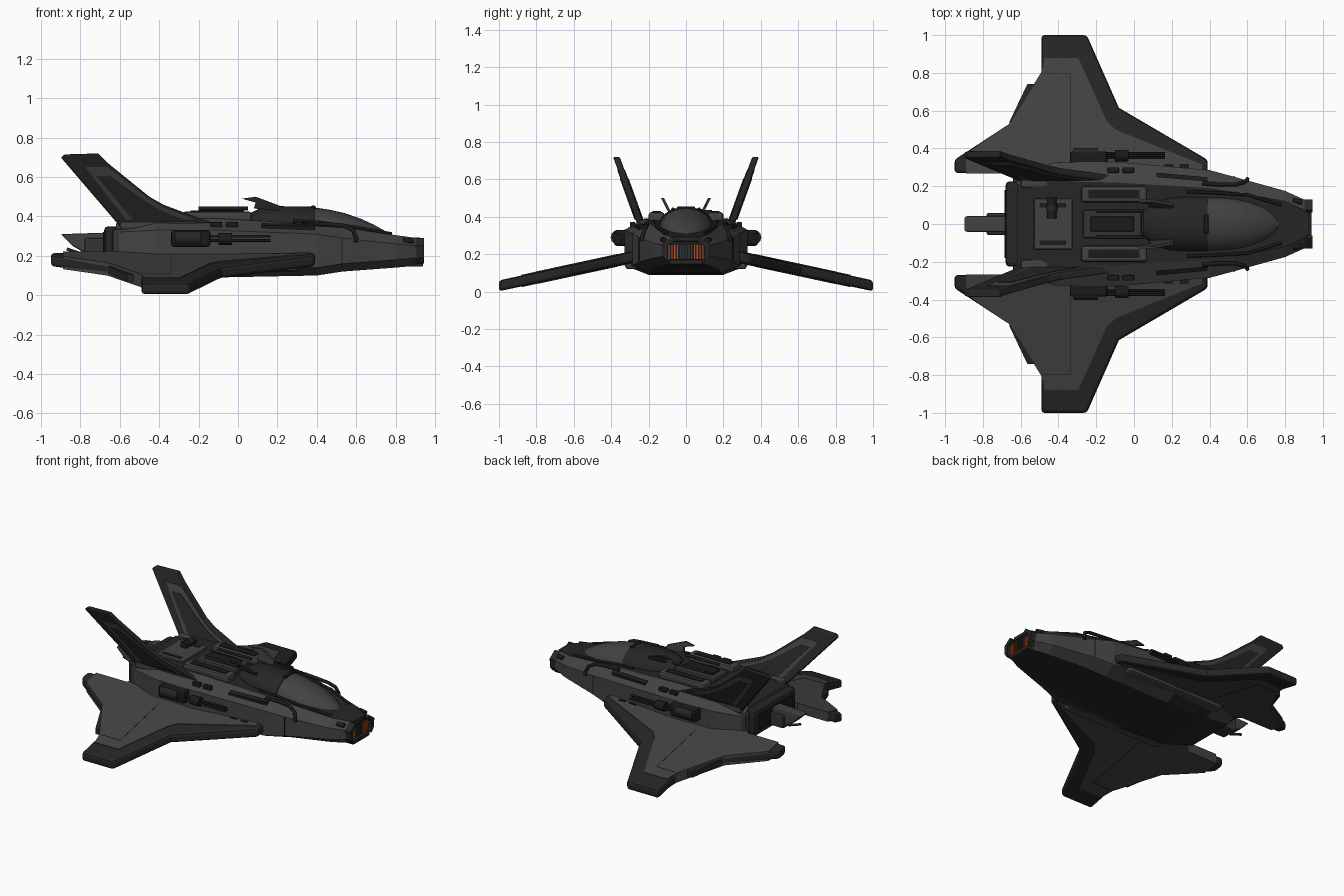
import bpy, bmesh, math
from mathutils import Vector

if "Cube" in bpy.data.objects:
    bpy.data.objects.remove(bpy.data.objects["Cube"])


def material(name, r, g, b):
    m = bpy.data.materials.new(name)
    m.diffuse_color = (r, g, b, 1)
    m.use_nodes = True
    m.node_tree.nodes["Principled BSDF"].inputs["Base Color"].default_value = m.diffuse_color
    return m


GREY = material("hull grey", 0.055, 0.055, 0.055)
DARK = material("dark trim", 0.019, 0.019, 0.019)
MID = material("mid grey", 0.034, 0.034, 0.034)
BLACK = material("black metal", 0.011, 0.011, 0.011)
ORANGE = material("orange glow", 0.55, 0.07, 0.012)


def finish(bm, name, mats, smooth=False, bevel=0, rule=None):
    bmesh.ops.recalc_face_normals(bm, faces=bm.faces)
    bm.normal_update()
    for f in bm.faces:
        f.smooth = smooth and len(f.verts) == 4
        if rule:
            f.material_index = rule(f)
    me = bpy.data.meshes.new(name)
    bm.to_mesh(me)
    bm.free()
    ob = bpy.data.objects.new(name, me)
    bpy.context.collection.objects.link(ob)
    for m in mats:
        me.materials.append(m)
    if bevel:
        b = ob.modifiers.new("bevel", 'BEVEL')
        b.width, b.segments, b.limit_method = bevel, 2, 'ANGLE'
        b.angle_limit = math.radians(50)
    return ob


def loft(name, rings, mats, **kw):
    bm = bmesh.new()
    vs = [[bm.verts.new(p) for p in r] for r in rings]
    n = len(rings[0])
    for a, b in zip(vs, vs[1:]):
        for i in range(n):
            bm.faces.new((a[i], a[(i + 1) % n], b[(i + 1) % n], b[i]))
    bm.faces.new(vs[0])
    bm.faces.new(vs[-1])
    return finish(bm, name, mats, **kw)


def prism(name, pts, place, half, mat, bevel=0):
    """Extrude a flat outline by +-half through a placing function."""
    return loft(name, [[place(a, b, t) for a, b in pts] for t in (-half, half)],
                [mat], bevel=bevel)


def box(name, x, y, z, mat, bevel=0):
    pts = [(y[0], z[0]), (y[1], z[0]), (y[1], z[1]), (y[0], z[1])]
    return loft(name, [[(k, a, b) for a, b in pts] for k in x], [mat], bevel=bevel)


def rod(name, p, q, r, mat, sides=12):
    p, q = Vector(p), Vector(q)
    turn = (q - p).to_track_quat('Z', 'Y')
    ring = [turn @ Vector((r * math.cos(2 * math.pi * i / sides),
                           r * math.sin(2 * math.pi * i / sides), 0)) for i in range(sides)]
    return loft(name, [[p + v for v in ring], [q + v for v in ring]], [mat], smooth=True)


def pipe(name, pts, r, mat):
    c = bpy.data.curves.new(name, 'CURVE')
    c.dimensions, c.bevel_depth, c.bevel_resolution, c.use_fill_caps = '3D', r, 2, True
    s = c.splines.new('POLY')
    s.points.add(len(pts) - 1)
    for v, p in zip(s.points, pts):
        v.co = (*p, 1)
    c.materials.append(mat)
    bpy.context.collection.objects.link(bpy.data.objects.new(name, c))


# Hull: x, bottom half width, bottom z, side half width, side low z, side high z, top half width, top z
stations = [(0.91, .08, .15, .125, .19, .25, .07, .29), (0.80, .12, .14, .175, .18, .26, .12, .305),
            (0.53, .17, .12, .25, .16, .29, .17, .345), (0.40, .19, .10, .285, .14, .31, .19, .36),
            (-0.10, .20, .09, .33, .14, .33, .22, .39), (-0.42, .20, .10, .325, .15, .33, .225, .39),
            (-0.62, .17, .14, .26, .18, .32, .21, .365)]
rings = []
for x, wb, zb, ws, zl, zu, wt, zt in stations:
    half = [(wb, zb), (ws, zl), (ws, zu), (wt, zt)]
    rings.append([(x, y, z) for y, z in half] + [(x, -y, z) for y, z in reversed(half)])
loft("hull", rings, [GREY, DARK], rule=lambda f: 1 if abs(f.normal.z) > 0.93 else 0)

# Canopy glass and cabin fairing: arched sections (x, half width, top z, base z)
def arch(name, secs, mat):
    loft(name, [[(x, w * math.cos(math.pi * k / 16), zb + (h - zb) * math.sin(math.pi * k / 16))
                 for k in range(17)] for x, w, h, zb in secs], [mat], smooth=True)


arch("canopy", [(.39, .14, .445, .34), (.46, .142, .435, .33), (.54, .135, .417, .32), (.62, .117, .39, .31),
                (.69, .09, .358, .30), (.74, .058, .33, .295), (.77, .015, .308, .29)], GREY)
arch("cabin_fairing", [(.39, .147, .45, .34), (.20, .143, .452, .36), (.12, .12, .445, .37),
                       (.05, .07, .41, .37)], DARK)
box("canopy_hoop", (.37, .395), (-.05, .05), (.43, .455), BLACK, .008)

# Nose intake: recessed grille between two side cheeks
grille = [(-.10, .17), (.10, .17), (.10, .24), (.06, .275), (-.06, .275), (-.10, .24)]
loft("nose_grille", [[(x, y, z) for y, z in grille] for x in (.90, .918)], [BLACK])
for i in range(13):
    y = -.09 + i * .015
    box("grille_slat", (.915, .924), (y - .003, y + .003), (.175, .25),
        ORANGE if abs(y) > .04 else MID)
box("nose_chin", (.72, .94), (-.09, .09), (.145, .172), DARK, .006)
box("nose_brow", (.86, .925), (-.065, .065), (.268, .294), DARK, .005)

# Engine block and tail boom
box("engine_block", (-.68, -.54), (-.225, .225), (.19, .35), DARK, .02)
box("engine_recess", (-.685, -.67), (-.18, .18), (.22, .32), BLACK)
prism("tail_boom", [(-.90, .31), (-.60, .32), (-.60, .20), (-.78, .215), (-.84, .25)],
      lambda x, z, t: (x, t, z), .042, GREY, .008)
box("tail_boom_root", (-.78, -.64), (-.058, .058), (.20, .29), MID, .01)
rod("tail_strut", (-.87, 0, .235), (-.78, 0, .205), .008, DARK)

# Dorsal equipment
box("rear_hatch_frame", (-.53, -.325), (-.135, .135), (.37, .40), GREY, .008)
for y in (-.1, .1):
    box("hatch_slot", (-.50, -.36), (y - .012, y + .012), (.398, .403), BLACK)
rod("hatch_drum", (-.435, .03, .412), (-.435, .14, .412), .025, BLACK)
rod("hatch_drum_band", (-.435, .07, .412), (-.435, .10, .412), .029, DARK)
box("spine_box", (-.27, .04), (-.075, .075), (.37, .415), MID, .01)
box("spine_lid", (-.23, .0), (-.04, .04), (.41, .43), BLACK, .006)

wing_outline = [(.39, .22), (.39, .34), (-.08, .615), (-.25, 1), (-.49, 1), (-.49, .80), (-.66, .53),
                (-.95, .34), (-.95, .27), (-.66, .27), (-.60, .20)]
wing_panel = [(.36, .22), (.36, .315), (-.10, .50), (-.145, .545), (-.295, .88), (-.472, .88), (-.493, .80),
              (-.663, .528), (-.89, .375), (-.89, .268), (-.66, .268), (-.60, .20)]
fin_outline = [(-.10, .36), (-.18, .385), (-.38, .46), (-.45, .50), (-.66, .67), (-.71, .72), (-.88, .715),
               (-.90, .70), (-.60, .35)]
fin_strip = [(-.22, .385), (-.38, .445), (-.46, .495), (-.66, .65), (-.775, .65), (-.57, .385)]
fin_panel = [(-.28, .385), (-.40, .435), (-.49, .49), (-.65, .605), (-.72, .605), (-.535, .385)]

for s, side in ((1, "left"), (-1, "right")):
    def wing(x, y, t):
        return (x, s * y, .031 + (1 - y) * .215 + t)

    def fin(x, z, t):
        return (x, s * (.235 + (z - .34) * .36 + t), z)

    def sbox(name, x, y, z, mat, bevel=0):
        box(side + "_" + name, x, sorted((s * y[0], s * y[1])), z, mat, bevel)

    # Wing with dark edge, pale raised panel and rear flap
    prism(side + "_wing_edge", wing_outline, wing, .029, DARK, .016)
    prism(side + "_wing_panel", wing_panel, wing, .033, GREY)
    prism(side + "_wing_flap", [(-.47, .74), (-.565, .74), (-.66, .54), (-.60, .50)], wing, .018, DARK)
    prism(side + "_wing_seam", [(-.335, .36), (-.335, .80), (-.48, .80), (-.48, .796), (-.339, .796),
                                (-.339, .36)], wing, .034, BLACK)
    # Tilted tail fin with layered panels
    prism(side + "_fin", fin_outline, fin, .018, DARK, .008)
    prism(side + "_fin_strip", fin_strip, fin, .021, GREY)
    prism(side + "_fin_panel", fin_panel, fin, .024, DARK)
    sbox("fin_foot", (-.60, -.20), (.19, .265), (.33, .385), GREY, .015)
    # Rear hull shoulder beside the engine
    sbox("engine_shoulder", (-.64, -.50), (.19, .265), (.20, .34), MID, .02)
    # Gun pod
    sbox("gun_mount", (-.34, -.14), (.30, .385), (.245, .33), BLACK, .015)
    rod(side + "_gun_drum", (-.32, s * .365, .29), (-.19, s * .365, .29), .038, DARK)
    rod(side + "_gun_collar", (-.10, s * .362, .285), (-.03, s * .362, .285), .03, BLACK)
    for dy, dz in ((0, .014), (.012, -.007), (-.012, -.007)):
        rod(side + "_gun_barrel", (-.16, s * (.362 + dy), .285 + dz),
            (.165, s * (.362 + dy), .285 + dz), .007, BLACK, 8)
    # Deck troughs and raised flaps
    sbox("deck_pod", (-.28, .07), (.115, .20), (.37, .425), GREY, .015)
    sbox("deck_pod_slot", (-.24, .03), (.135, .18), (.422, .43), BLACK)
    prism(side + "_raised_flap", [(.02, .49), (.09, .50), (.21, .455), (.21, .43), (.08, .44), (.09, .47)],
          lambda x, z, t: (x, s * (.10 + (z - .45) * .5 + t), z), .008, MID)
    rod(side + "_deck_rail", (-.20, s * .07, .44), (.05, s * .07, .44), .01, BLACK, 8)
    # Shoulder slots and vents
    prism(side + "_shoulder_strip", [(.12, .272), (.39, .247), (.39, .225), (.12, .248)],
          lambda x, y, t: (x, s * y, .387 - (y - .2) * .5 - x * .06 + t), .01, BLACK)
    for x in (-.14, -.06):
        sbox("shoulder_vent", (x, x + .06), (.27, .30), (.345, .372), BLACK, .006)
        sbox("side_vent", (x + .30, x + .35), (.295, .317), (.20, .215), BLACK)
    sbox("wing_root_block", (-.45, .30), (.24, .325), (.12, .20), GREY, .015)
    # Side conduits
    pipe(side + "_conduit", [(.36, s * .215, .362), (.46, s * .208, .36), (.54, s * .21, .352),
                             (.585, s * .222, .33), (.60, s * .235, .29), (.60, s * .238, .27)], .011, BLACK)
    pipe(side + "_canopy_rail", [(.28, s * .17, .378), (.40, s * .167, .372), (.60, s * .155, .345),
                                 (.78, s * .10, .312)], .008, BLACK)
    # Nose cheek and its marker light
    prism(side + "_nose_cheek", [(.125, .19), (.13, .25), (.075, .29), (.06, .275), (.10, .24), (.10, .16)],
          lambda y, z, t: (.92 + t, s * y, z), .025, DARK)
    rod(side + "_nose_sensor", (.84, s * .125, .278), (.89, s * .115, .275), .014, BLACK)
    sbox("hull_seam", (.525, .532), (.23, .253), (.165, .29), BLACK)
